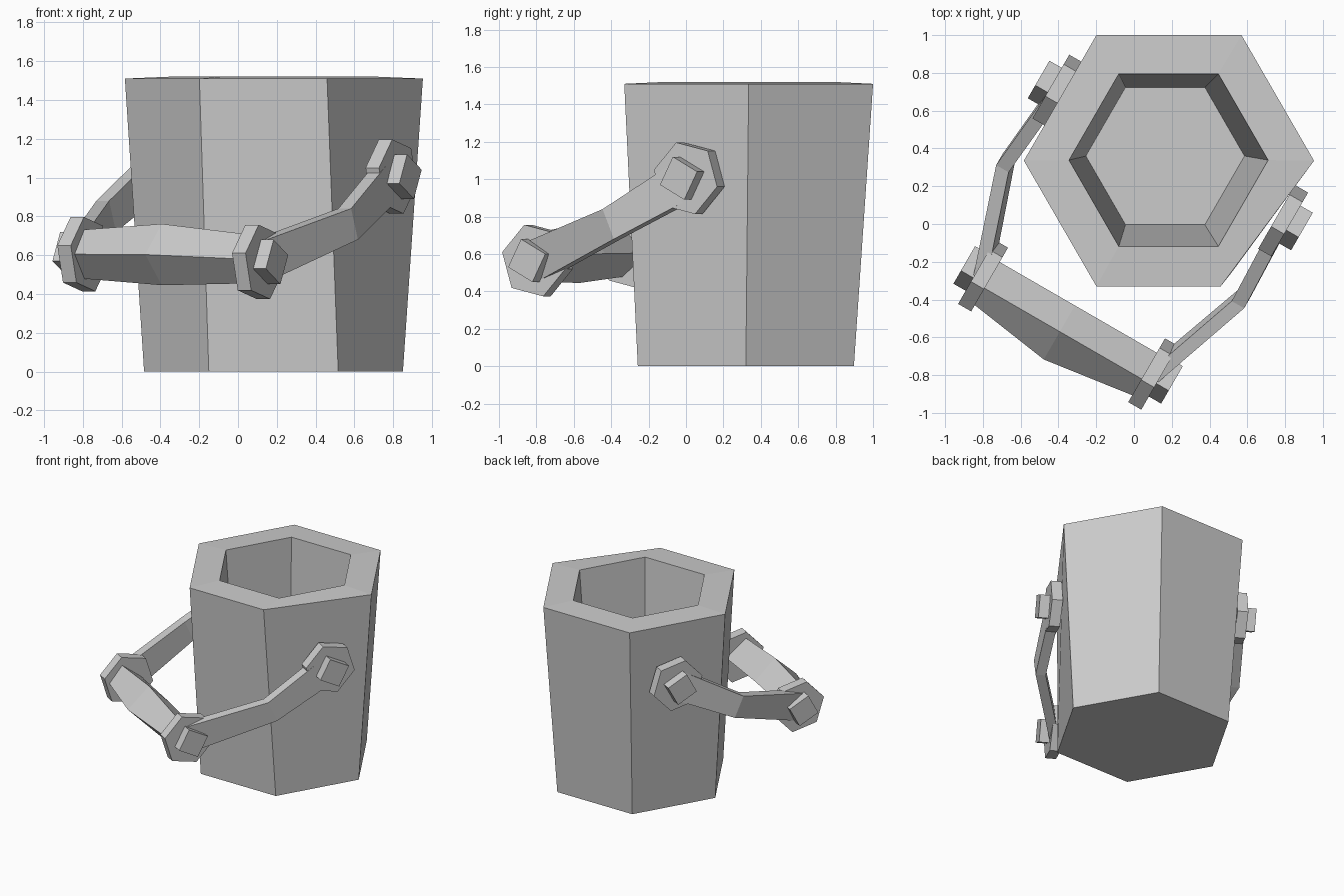
import bpy, bmesh
from math import cos, sin, radians
from mathutils import Vector

if "Cube" in bpy.data.objects:
    bpy.data.objects.remove(bpy.data.objects["Cube"], do_unlink=True)

GREY = (0.6, 0.6, 0.6, 1)
mat = bpy.data.materials.new("light grey")
mat.use_nodes = True
mat.diffuse_color = GREY
mat.node_tree.nodes["Principled BSDF"].inputs["Base Color"].default_value = GREY

# Handle axes: ACROSS runs through the bolts, OUT points away from the cup
ACROSS = Vector((cos(radians(-30)), sin(radians(-30)), 0))
OUT = Vector((cos(radians(240)), sin(radians(240)), 0))
UP = Vector((0, 0, 1))


def place(s, t, z):
    return ACROSS * s + OUT * t + UP * z


def loft(name, rings):
    """Skin a list of matching point rings and cap both ends."""
    bm = bmesh.new()
    loops = [[bm.verts.new(p) for p in ring] for ring in rings]
    n = len(loops[0])
    for a, b in zip(loops, loops[1:]):
        for i in range(n):
            j = (i + 1) % n
            bm.faces.new((a[i], a[j], b[j], b[i]))
    bm.faces.new(loops[0])
    bm.faces.new(loops[-1])
    bmesh.ops.recalc_face_normals(bm, faces=bm.faces[:])
    mesh = bpy.data.meshes.new(name)
    bm.to_mesh(mesh)
    bm.free()
    mesh.materials.append(mat)
    obj = bpy.data.objects.new(name, mesh)
    bpy.context.collection.objects.link(obj)
    return obj


def hexagon(x, y, z, r):
    return [Vector((x + r * cos(radians(60 * i)), y + r * sin(radians(60 * i)), z))
            for i in range(6)]


# Cup body: outer wall, rim, inner wall and floor in one skin
rim = hexagon(0.185, 0.335, 1.51, 0.768)
rim[5].x -= 0.11  # hand-made dent in one rim corner
loft("cup_body", [hexagon(0.183, 0.32, 0, 0.667), rim,
                  hexagon(0.183, 0.338, 1.52, 0.527),
                  hexagon(0.165, 0.36, 0.12, 0.42)])


def prism(name, sides, radius, turn, s0, s1, t, z):
    """Prism whose axis runs along the bolt direction."""
    angles = [radians(turn + 360 * i / sides) for i in range(sides)]
    loft(name, [[place(s, t - radius * cos(a), z + radius * sin(a)) for a in angles]
                for s in (s0, s1)])


def bolt(name, side, s, t, z):
    prism(name + "_plate", 6, 0.2, 47, s - 0.04 * side, s + 0.04 * side, t, z)
    prism(name + "_head", 4, 0.12, 17, s + 0.03 * side, s + 0.115 * side, t, z)


# Side arms with one bend, and a bolt at each end
for label, side in (("left", 1), ("right", -1)):
    lift = -0.02 * side
    top = (0.69 * side - 0.015, -0.41, 1.025 + lift)
    bend = (0.72 * side - 0.03, 0.06, 0.78 + lift)
    low = (0.52 * side - 0.035, 0.637, 0.585 + lift)
    bolt(label + "_upper_bolt", side, *top)
    bolt(label + "_lower_bolt", side, *low)
    rings = []
    for (s, t, z), half in ((top, 0.11), (bend, 0.087), (low, 0.11)):
        rings.append([place(s + a * 0.038, t + b * half * 0.4, z + b * half * 0.92)
                      for a, b in ((-1, -1), (1, -1), (1, 1), (-1, 1))])
    loft(label + "_handle_arm", rings)

# Grip: diamond section, thicker in the middle
grip = []
for s, z, half, front in ((-0.54, 0.605, 0.125, 0.79), (-0.055, 0.603, 0.158, 0.86),
                          (0.48, 0.58, 0.125, 0.785)):
    grip.append([place(s, 0.69, z + half), place(s, front, z),
                 place(s, 0.69, z - half), place(s, 0.53, z)])
loft("handle_grip", grip)
